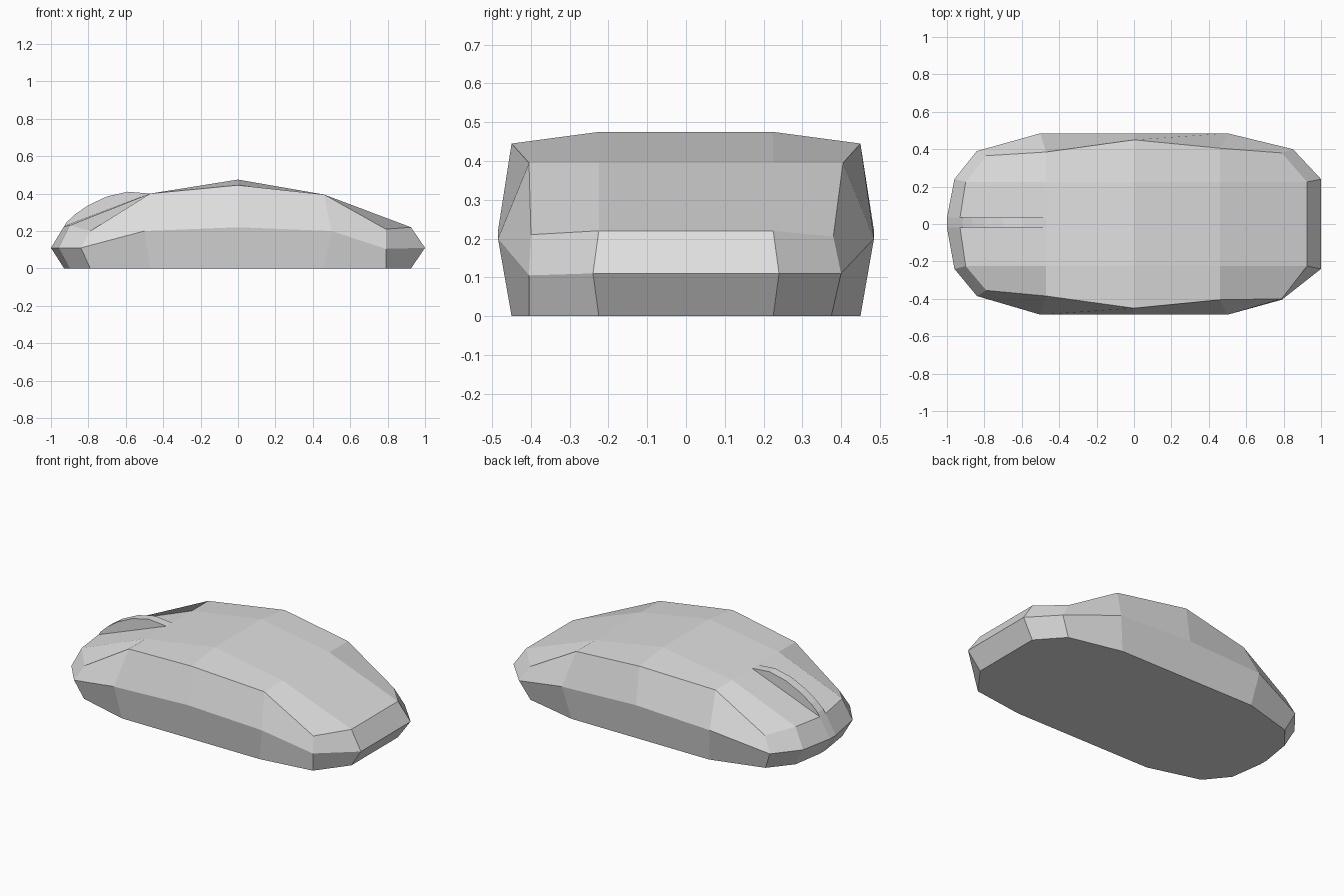
import bpy
import bmesh

default_cube = bpy.data.objects.get("Cube")
if default_cube:
    bpy.data.objects.remove(default_cube, do_unlink=True)


def make_material(name, color):
    material = bpy.data.materials.new(name)
    material.use_nodes = True
    material.diffuse_color = color
    material.node_tree.nodes["Principled BSDF"].inputs["Base Color"].default_value = color
    return material


def make_object(name, bm, material):
    bmesh.ops.recalc_face_normals(bm, faces=bm.faces)
    mesh = bpy.data.meshes.new(name)
    bm.to_mesh(mesh)
    bm.free()
    mesh.materials.append(material)
    obj = bpy.data.objects.new(name, mesh)
    bpy.context.collection.objects.link(obj)
    return obj


light_grey = make_material("light grey plastic", (0.74, 0.74, 0.74, 1))

# The wheel slot runs between these two y positions
SLOT_FRONT, SLOT_BACK = -0.02, 0.035


def station(front, back, inner, centre=None):
    """One cross row: outer corners as (x, y, z), inner and centre columns as (x, y, z)."""
    cx, _, cz = centre or inner
    ix, iy, iz = inner
    return [front, (ix, -iy, iz), (cx, SLOT_FRONT, cz),
            (cx, SLOT_BACK, cz), (ix, iy, iz), back]


def straight(x, y, z, inner_z):
    """Cross row with all points at the same x."""
    return station((x, -y, z), (x, y, z), (x, 0.225, inner_z))


# Rows from nose to tail for the top panel, the widest belt and the base
top = [
    station((-0.79, -0.355, 0.2), (-0.79, 0.365, 0.2), (-0.9, 0.225, 0.23), (-0.93, 0, 0.225)),
    straight(-0.47, 0.385, 0.4, 0.4),
    straight(0, 0.45, 0.445, 0.475),
    straight(0.46, 0.405, 0.395, 0.395),
    station((0.79, -0.4, 0.21), (0.79, 0.38, 0.205), (0.925, 0.225, 0.22)),
]
belt = [
    station((-0.84, -0.385, 0.11), (-0.84, 0.39, 0.11), (-0.96, 0.24, 0.11), (-1, 0, 0.11)),
    straight(-0.5, 0.485, 0.2, 0.2),
    straight(0, 0.485, 0.22, 0.22),
    straight(0.5, 0.485, 0.2, 0.2),
    station((0.79, -0.405, 0.105), (0.85, 0.4, 0.11), (1, 0.24, 0.11)),
]
base = [
    station((-0.79, -0.36, 0), (-0.79, 0.36, 0), (-0.9, 0.225, 0), (-0.93, 0, 0)),
    straight(-0.47, 0.45, 0, 0),
    straight(0, 0.45, 0, 0),
    straight(0.46, 0.45, 0, 0),
    station((0.79, -0.405, 0), (0.79, 0.375, 0), (0.925, 0.225, 0)),
]


def rim(grid):
    """Outer loop of a grid of rows."""
    return (grid[0] + [row[-1] for row in grid[1:-1]]
            + grid[-1][::-1] + [row[0] for row in grid[-2:0:-1]])


# Shell: faceted top grid, two bands of side faces and a flat base
bm = bmesh.new()
top_verts = [[bm.verts.new(p) for p in row] for row in top]
for near, far in zip(top_verts, top_verts[1:]):
    for j in range(len(near) - 1):
        bm.faces.new((near[j], near[j + 1], far[j + 1], far[j]))
loops = [rim(top_verts)]
for grid in (belt, base):
    loops.append([bm.verts.new(p) for p in rim(grid)])
for upper, lower in zip(loops, loops[1:]):
    for i in range(len(upper)):
        k = (i + 1) % len(upper)
        bm.faces.new((upper[i], upper[k], lower[k], lower[i]))
bm.faces.new(loops[-1])
make_object("mouse_shell", bm, light_grey)

# Scroll wheel: thin arched ridge between the two buttons
arch = [(-0.93, 0.225), (-0.915, 0.248), (-0.87, 0.29), (-0.8, 0.338), (-0.7, 0.385),
        (-0.59, 0.41), (-0.47, 0.4), (-0.47, 0.37), (-0.9, 0.2)]
bm = bmesh.new()
ridge_side = bm.faces.new([bm.verts.new((x, SLOT_FRONT, z)) for x, z in arch])
extruded = bmesh.ops.extrude_face_region(bm, geom=[ridge_side], use_keep_orig=True)
moved = [v for v in extruded["geom"] if isinstance(v, bmesh.types.BMVert)]
bmesh.ops.translate(bm, verts=moved, vec=(0, SLOT_BACK - SLOT_FRONT, 0))
make_object("scroll_wheel", bm, light_grey)
